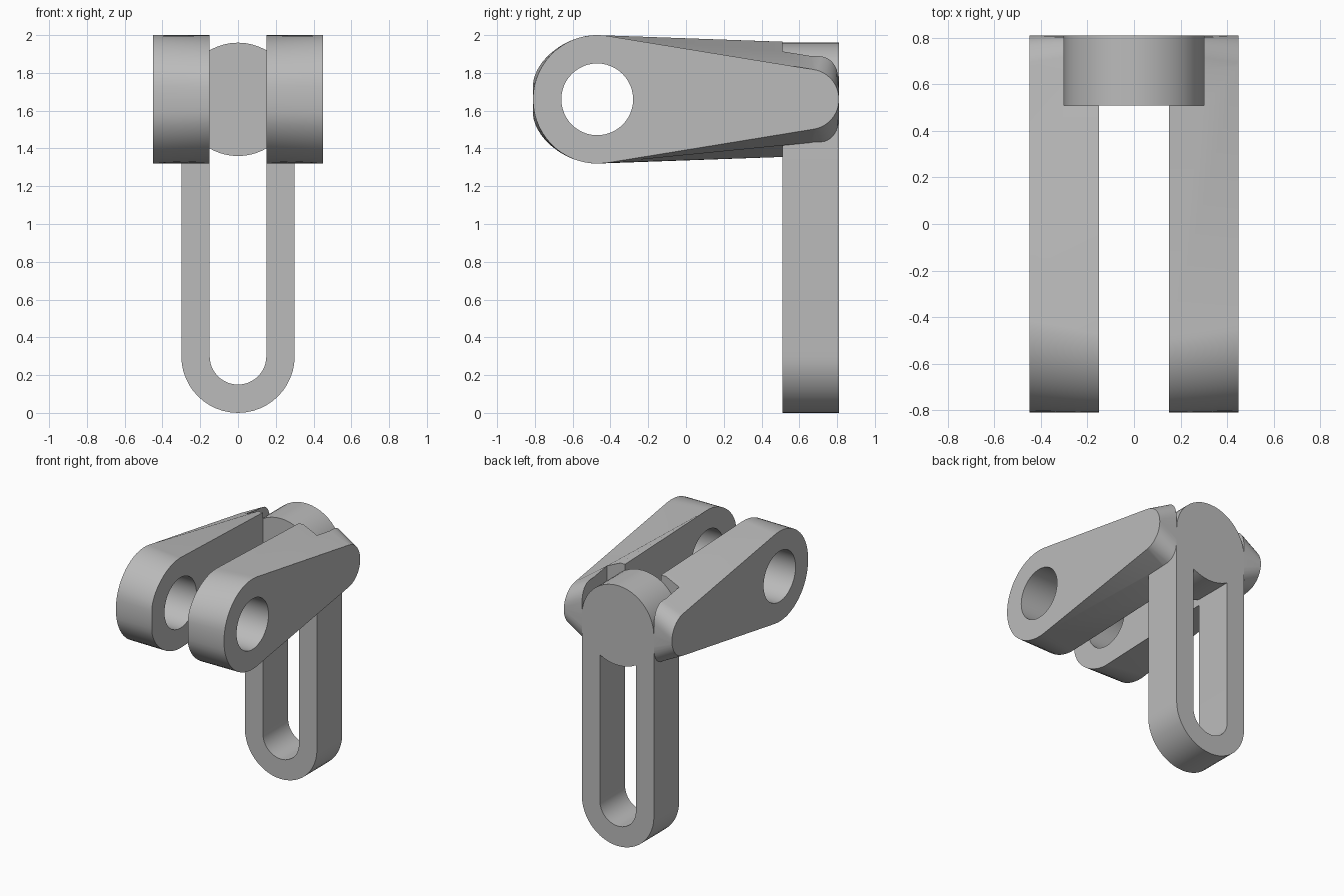
import bpy, bmesh
from math import sin, cos, pi, radians, copysign

if "Cube" in bpy.data.objects:
    bpy.data.objects.remove(bpy.data.objects["Cube"], do_unlink=True)

grey = bpy.data.materials.new("plain_grey")
grey.use_nodes = True
COLOUR = (0.5, 0.5, 0.5, 1)
grey.diffuse_color = COLOUR
grey.node_tree.nodes["Principled BSDF"].inputs["Base Color"].default_value = COLOUR

AXIS_Z = 1.66    # height of the pivot hole and the boss
PIVOT_Y = -0.47
BOSS_Y = 0.51    # front face of the boss and post
BACK_Y = 0.81


def arc(cx, cy, r, start, end, n=24):
    angles = [radians(start + (end - start) * i / n) for i in range(n + 1)]
    return [(cx + r * cos(a), cy + r * sin(a)) for a in angles]


def loft(name, ring_a, ring_b):
    """Solid between two matching rings of 3D points."""
    bm = bmesh.new()
    a = [bm.verts.new(p) for p in ring_a]
    b = [bm.verts.new(p) for p in ring_b]
    for i in range(len(a)):
        j = (i + 1) % len(a)
        bm.faces.new((a[i], a[j], b[j], b[i]))
    bm.faces.new(a[::-1])
    bm.faces.new(b)
    bmesh.ops.recalc_face_normals(bm, faces=bm.faces)
    mesh = bpy.data.meshes.new(name)
    bm.to_mesh(mesh)
    bm.free()
    mesh.materials.append(grey)
    obj = bpy.data.objects.new(name, mesh)
    bpy.context.collection.objects.link(obj)
    return obj


def prism_x(name, outline, x0, x1):
    return loft(name, [(x0, y, z) for y, z in outline], [(x1, y, z) for y, z in outline])


def prism_y(name, outline, y0, y1):
    return loft(name, [(x, y0, z) for x, z in outline], [(x, y1, z) for x, z in outline])


def activate(obj):
    bpy.ops.object.select_all(action="DESELECT")
    obj.select_set(True)
    bpy.context.view_layer.objects.active = obj


def cut(obj, cutter):
    cutter.hide_render = True
    mod = obj.modifiers.new("cut", "BOOLEAN")
    mod.operation = "DIFFERENCE"
    mod.solver = "EXACT"
    mod.object = cutter
    activate(obj)
    bpy.ops.object.modifier_apply(modifier=mod.name)
    bpy.data.objects.remove(cutter, do_unlink=True)


def smooth(obj):
    activate(obj)
    bpy.ops.object.shade_smooth_by_angle(angle=radians(30))


# Slotted post with the round boss on top, as one flat plate
plate = arc(0, 0.3, 0.3, 180, 360) + arc(0, AXIS_Z, 0.3, 0, 180)
post = prism_y("slotted_post", plate, BOSS_Y, BACK_Y)
slot = arc(0, 0.3, 0.15, 180, 360) + arc(0, AXIS_Z, 0.3, 300, 240, 12)
cut(post, prism_y("slot_cutter", slot, 0.4, 0.9))
smooth(post)

# Arm profiles: the outer one tapers to a small round end, the inner one stays deep
TILT = 9
front_outer = arc(PIVOT_Y, AXIS_Z, 0.34, 90 - TILT, 270 + TILT, 32)
back_outer = arc(0.65, AXIS_Z, 0.16, TILT - 90, 90 - TILT, 24)

front_inner = []
for y, z in arc(PIVOT_Y, AXIS_Z, 0.34, 90, 270, 32):
    bulge = 1 + 0.05 * abs(sin(2 * pi * (z - AXIS_Z) / 0.68))
    front_inner.append((max(-BACK_Y, PIVOT_Y + (y - PIVOT_Y) * bulge), z))


def squared(v):
    return copysign(abs(v) ** 0.3, v) if abs(v) > 1e-6 else 0.0


back_inner = [(0.65 + 0.16 * squared(y), AXIS_Z + 0.3 * squared(z))
              for y, z in arc(0, 0, 1, -90, 90, 24)]

# Pair of arms, one on each side of the boss
for side, label in ((1, "left"), (-1, "right")):
    inner = [(side * 0.15, y, z) for y, z in front_inner + back_inner]
    outer = [(side * 0.45, y, z) for y, z in front_outer + back_outer]
    arm = loft(label + "_arm", inner, outer)
    hole = arc(PIVOT_Y, AXIS_Z, 0.19, 0, 352.5, 47)
    cut(arm, prism_x("hole_cutter", hole, side * 0.05, side * 0.6))
    notch = [(BOSS_Y, 1.1), (1, 1.1), (1, 2.2), (BOSS_Y, 2.2)]
    cut(arm, prism_x("notch_cutter", notch, 0, side * 0.3))
    smooth(arm)
